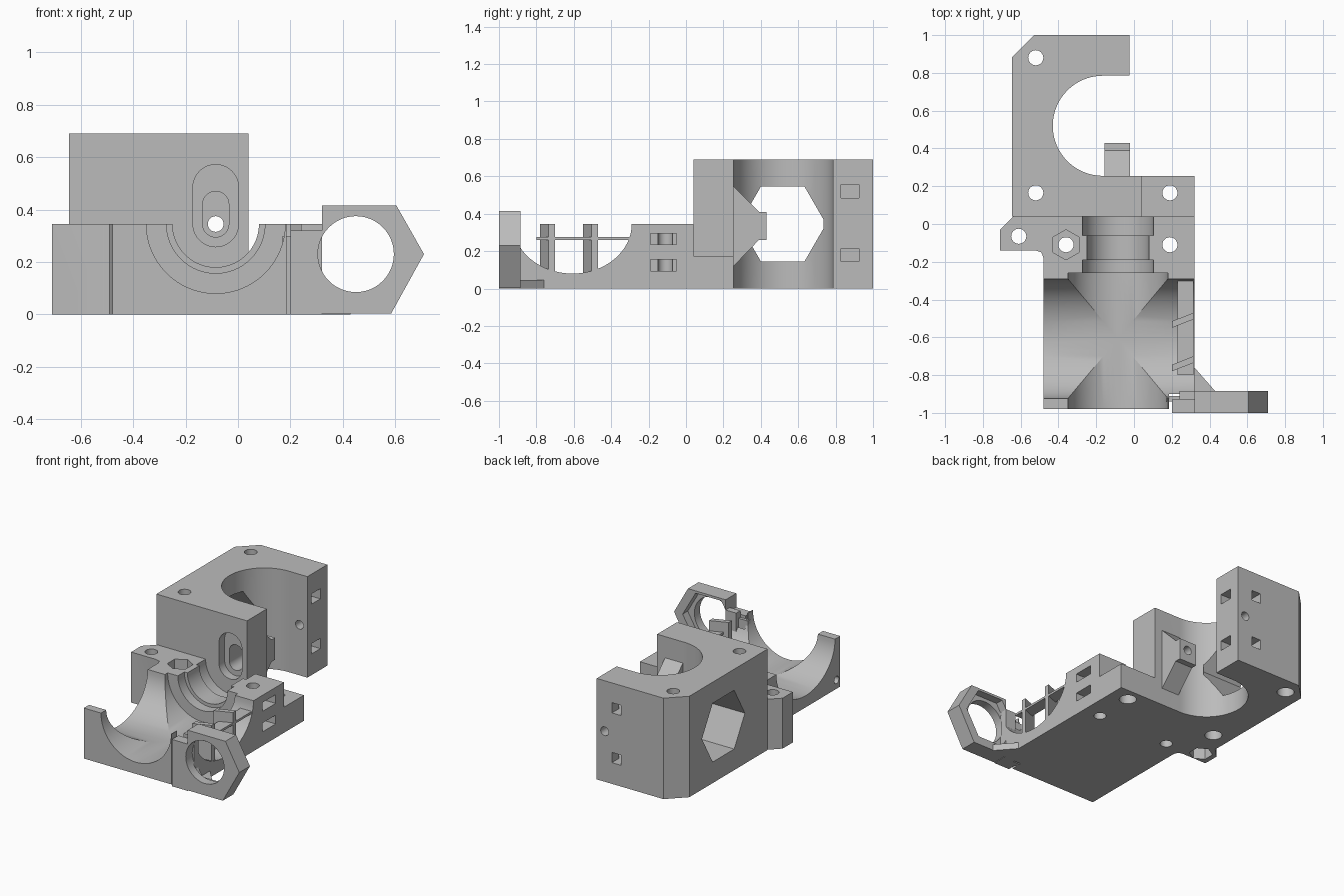
import bpy, bmesh, math
from mathutils import Vector

old = bpy.data.objects.get("Cube")
if old:
    bpy.data.objects.remove(old, do_unlink=True)

grey = bpy.data.materials.new("plain grey")
grey.use_nodes = True
COLOUR = (0.5, 0.5, 0.5, 1)
grey.diffuse_color = COLOUR
grey.node_tree.nodes["Principled BSDF"].inputs["Base Color"].default_value = COLOUR


def prism(name, pts, axis, lo, hi):
    """Extrude a 2D outline along an axis from lo to hi."""
    place = {"x": lambda u, v, w: (w, u, v),
             "y": lambda u, v, w: (u, w, v),
             "z": lambda u, v, w: (u, v, w)}[axis]
    bm = bmesh.new()
    face = bm.faces.new([bm.verts.new(place(u, v, lo)) for u, v in pts])
    new = bmesh.ops.extrude_face_region(bm, geom=[face])["geom"]
    shift = Vector(place(0, 0, hi - lo))
    bmesh.ops.translate(bm, vec=shift, verts=[g for g in new if isinstance(g, bmesh.types.BMVert)])
    bmesh.ops.recalc_face_normals(bm, faces=bm.faces)
    mesh = bpy.data.meshes.new(name)
    bm.to_mesh(mesh)
    bm.free()
    mesh.materials.append(grey)
    ob = bpy.data.objects.new(name, mesh)
    bpy.context.collection.objects.link(ob)
    return ob


def arc(u, v, ru, rv, start=0, end=360, n=48):
    full = abs(end - start) == 360
    steps = n if full else n + 1
    angles = [math.radians(start + (end - start) * i / n) for i in range(steps)]
    return [(u + ru * math.cos(a), v + rv * math.sin(a)) for a in angles]


def ring(u, v, r, n=48):
    return arc(u, v, r, r, n=n)


def rect(u0, u1, v0, v1):
    return [(u0, v0), (u1, v0), (u1, v1), (u0, v1)]


def stadium(u, v0, v1, r):
    return arc(u, v1, r, r, 0, 180, 20) + arc(u, v0, r, r, 180, 360, 20)


def cut(target, *shape):
    """Subtract a prism from the target; shape may also be a ready cutter."""
    cutter = shape[0] if len(shape) == 1 else prism("cutter", *shape)
    cutter.hide_render = True
    mod = target.modifiers.new("cut", "BOOLEAN")
    mod.operation, mod.solver, mod.object = "DIFFERENCE", "EXACT", cutter
    bpy.context.view_layer.objects.active = target
    bpy.ops.object.modifier_apply(modifier=mod.name)
    bpy.data.objects.remove(cutter, do_unlink=True)


CX, CZ = -0.085, 0.345   # main bore axis

# Low base with side ear
base = prism("low_base", [(-0.48, -0.98), (0.185, -0.98), (0.185, -0.9), (0.32, -0.9),
                          (0.32, 0.04), (-0.64, 0.04), (-0.71, -0.03), (-0.71, -0.14),
                          (-0.52, -0.14), (-0.49, -0.15), (-0.48, -0.18)], "z", 0, CZ)
# Front bore, cross bore, rear stepped channel
cut(base, ring(CX, CZ, 0.265, 64), "y", -1.1, -0.26)
cut(base, arc(-0.607, CZ, 0.317, 0.265, n=64), "x", -0.8, 0.6)
cut(base, ring(CX, CZ, 0.165, 64), "y", -0.4, 0.1)
for y0, y1 in ((-0.3, -0.19), (-0.06, 0.1)):
    cut(base, ring(CX, CZ, 0.188, 64), "y", y0, y1)
# Screw holes, nut pockets and tie slots of the base
for x, y in ((0.19, -0.11), (-0.36, -0.11), (-0.61, -0.065)):
    cut(base, ring(x, y, 0.04, 24), "z", -0.1, 0.5)
cut(base, arc(-0.36, -0.11, 0.08, 0.08, 30, 390, 6), "z", 0.24, 0.5)
cut(base, arc(-0.61, -0.065, 0.075, 0.075, 30, 390, 6), "z", -0.1, 0.08)
for z in (0.125, 0.265):
    cut(base, rect(-0.19, -0.05, z - 0.03, z + 0.03), "x", 0.2, 0.5)
cut(base, ring(-0.94, 0.06, 0.025, 20), "x", -0.6, -0.25)

# Low step beside the tall block
step = prism("rear_step", rect(0.04, 0.32, 0.04, 0.255), "z", 0, 0.175)
cut(step, ring(0.19, 0.165, 0.04, 24), "z", -0.1, 0.5)
cut(step, ring(0.19, 0.165, 0.055, 24), "z", -0.1, 0.08)

# Tall C-shaped block
tall = prism("tall_block", [(0.04, 0.04), (0.04, 0.255)]
             + arc(-0.165, 0.52, 0.265, 0.265, 270, 90, 40)
             + [(-0.025, 0.785), (-0.025, 1), (-0.53, 1), (-0.645, 0.885), (-0.645, 0.04)],
             "z", 0, 0.69)
cut(tall, ring(0.517, CZ, 0.232, 6), "x", -0.8, -0.32)
for y in (0.165, 0.88):
    cut(tall, ring(-0.52, y, 0.04, 24), "z", -0.1, 0.8)
    cut(tall, ring(-0.52, y, 0.055, 24), "z", -0.1, 0.08)
for z in (0.18, 0.52):
    cut(tall, [(0.1, 0.83), (0.1, 0.925), (-0.14, 0.925), (-0.14, 1.1),
               (-0.21, 1.1), (-0.21, 0.83)], "z", z - 0.035, z + 0.035)
cut(tall, ring(CX, CZ, 0.03, 24), "y", 0.7, 1.1)

# Wedge boss inside the C
boss = prism("wedge_boss", [(0.255, 0.545), (0.39, 0.41), (0.43, 0.41), (0.43, 0.26),
                            (0.39, 0.26), (0.255, 0.12)], "x", -0.155, -0.02)
# Recessed slot, deep slot and through hole along the bore axis
cut(tall, stadium(CX, CZ, 0.485, 0.087), "y", -0.1, 0.1)
cut(tall, stadium(CX, CZ, 0.42, 0.05), "y", 0.05, 0.24)
for part in (tall, boss):
    cut(part, ring(CX, CZ, 0.03, 24), "y", 0.1, 0.6)

# Side window: slanted fins and a thin shelf
for i, y in enumerate((-0.78, -0.55)):
    prism(f"slanted_fin_{i + 1}", [(0.2, y), (0.315, y + 0.045), (0.315, y + 0.08),
                                   (0.2, y + 0.035)], "z", 0.06, CZ)
prism("window_shelf", rect(0.23, 0.315, -0.8, -0.285), "z", 0.26, 0.275)

# Hexagonal side bracket with round hole and nut pocket
bracket = prism("hex_bracket", [(0.32, 0.004), (0.585, 0.004), (0.71, 0.23),
                                (0.605, 0.415), (0.32, 0.415)], "y", -1, -0.885)
cut(bracket, ring(0.45, 0.23, 0.145, 48), "y", -1.1, -0.8)
cut(bracket, ring(0.45, 0.23, 0.195, 6), "y", -0.94, -0.8)

# Hinge pieces between bracket and base
hinge = prism("hinge_plate", rect(0.2, 0.32, 0, 0.32), "y", -1, -0.93)
cut(hinge, ring(0.45, 0.23, 0.145, 48), "y", -1.1, -0.8)
prism("hinge_knuckle", rect(0.24, 0.32, 0, CZ), "y", -0.93, -0.885)
prism("hinge_web", rect(0.17, 0.24, 0, 0.3), "y", -0.94, -0.91)
prism("gusset", [(0.2, -0.9), (0.43, -0.885), (0.32, -0.76), (0.29, -0.78)], "z", 0, 0.045)

# Smooth round surfaces, keep hard edges
bpy.ops.object.select_all(action="DESELECT")
for part in (base, tall, step, boss, bracket, hinge):
    part.select_set(True)
bpy.context.view_layer.objects.active = base
bpy.ops.object.shade_smooth_by_angle(angle=math.radians(25))
